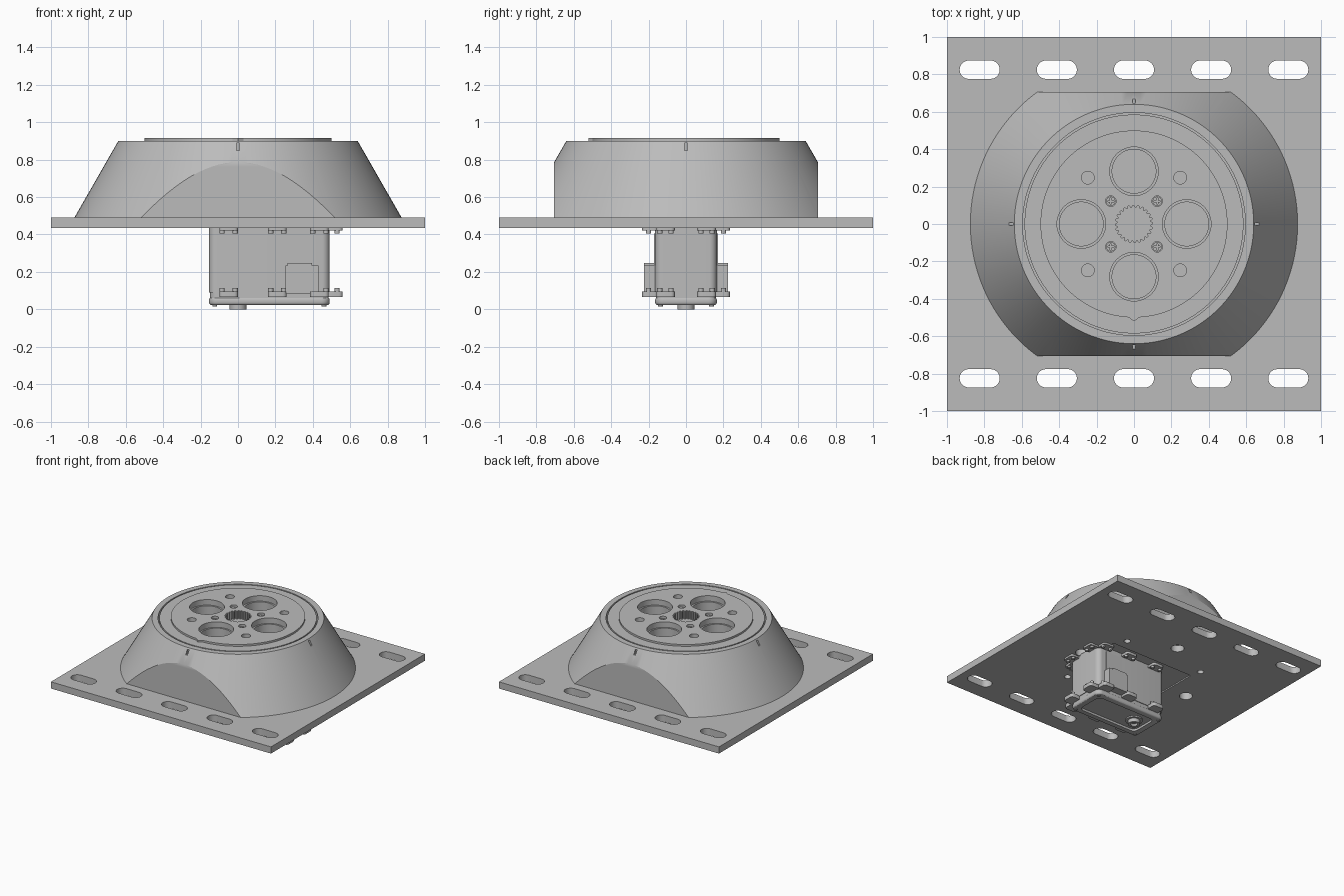
import bpy, bmesh, math
from math import pi, cos, sin

old = bpy.data.objects.get("Cube")
if old:
    bpy.data.objects.remove(old, do_unlink=True)

grey = bpy.data.materials.new("machined_grey")
grey.use_nodes = True
colour = (0.5, 0.5, 0.5, 1)
grey.diffuse_color = colour
grey.node_tree.nodes["Principled BSDF"].inputs["Base Color"].default_value = colour
parts = []


def finish(name, bm):
    bmesh.ops.recalc_face_normals(bm, faces=bm.faces)
    mesh = bpy.data.meshes.new(name)
    bm.to_mesh(mesh)
    bm.free()
    mesh.materials.append(grey)
    ob = bpy.data.objects.new(name, mesh)
    bpy.context.collection.objects.link(ob)
    parts.append(ob)
    return ob


def prism(name, pts, z0, z1):
    bm = bmesh.new()
    face = bm.faces.new([bm.verts.new((x, y, z0)) for x, y in pts])
    ext = bmesh.ops.extrude_face_region(bm, geom=[face])
    top = [v for v in ext["geom"] if isinstance(v, bmesh.types.BMVert)]
    bmesh.ops.translate(bm, verts=top, vec=(0, 0, z1 - z0))
    return finish(name, bm)


def rounded(x0, x1, y0, y1, r, steps=8):
    corners = [(x1 - r, y1 - r), (x0 + r, y1 - r), (x0 + r, y0 + r), (x1 - r, y0 + r)]
    pts = []
    for q, (cx, cy) in enumerate(corners):
        for i in range(steps + 1):
            a = (q + i / steps) * pi / 2
            p = (cx + r * cos(a), cy + r * sin(a))
            if not pts or math.dist(p, pts[-1]) > 1e-5:
                pts.append(p)
    if math.dist(pts[0], pts[-1]) < 1e-5:
        pts.pop()
    return pts


def box(name, x0, x1, y0, y1, z0, z1):
    return prism(name, [(x0, y0), (x1, y0), (x1, y1), (x0, y1)], z0, z1)


def lathe(name, profile, centre=(0, 0), steps=48):
    bm = bmesh.new()
    vs = [bm.verts.new((r, 0, z)) for r, z in profile]
    es = [bm.edges.new(pair) for pair in zip(vs, vs[1:])]
    bmesh.ops.spin(bm, geom=vs + es, cent=(0, 0, 0), axis=(0, 0, 1),
                   angle=2 * pi, steps=steps)
    bmesh.ops.remove_doubles(bm, verts=bm.verts, dist=1e-5)
    bmesh.ops.translate(bm, verts=bm.verts, vec=(*centre, 0))
    return finish(name, bm)


def cylinder(name, r, z0, z1, centre=(0, 0), steps=32):
    return lathe(name, [(0, z0), (r, z0), (r, z1), (0, z1)], centre, steps)


def apply_modifier(ob, mod):
    bpy.context.view_layer.objects.active = ob
    bpy.ops.object.modifier_apply(modifier=mod.name)


def cut(target, cutters):
    for c in cutters:
        mod = target.modifiers.new("cut", 'BOOLEAN')
        mod.operation, mod.solver, mod.object = 'DIFFERENCE', 'EXACT', c
        apply_modifier(target, mod)
        parts.remove(c)
        bpy.data.objects.remove(c, do_unlink=True)


def soften(ob, width):
    mod = ob.modifiers.new("bevel", 'BEVEL')
    mod.width, mod.segments, mod.angle_limit = width, 3, math.radians(60)
    apply_modifier(ob, mod)


signs = [(sx, sy) for sx in (-1, 1) for sy in (-1, 1)]
cardinals = [(1, 0), (0, 1), (-1, 0), (0, -1)]

# Base plate with adjustment slots, bolt holes and a shallow motor pocket
plate = box("base_plate", -1, 1, -1, 1, 0.435, 0.49)
cutters = []
for i in range(-2, 3):
    for side in (-1, 1):
        x, y = i * 0.4125, side * 0.825
        cutters.append(prism("slot", rounded(x - 0.107, x + 0.107, y - 0.049, y + 0.049, 0.0489), 0.3, 0.6))
cutters += [cylinder("bolt_hole", 0.025, 0.3, 0.6, (sx * 0.36, sy * 0.35)) for sx, sy in signs]
cutters += [cylinder("access_hole", 0.05, 0.3, 0.6, (x * 0.51, y * 0.51)) for x, y in cardinals]
cutters.append(box("pocket", -0.34, 0.42, -0.26, 0.26, 0.4, 0.445))
cut(plate, cutters)

# Conical housing, trimmed flat at front and back
housing = lathe("conical_housing", [(0, 0.49), (0.875, 0.49), (0.64, 0.9),
                                    (0.595, 0.9), (0.595, 0.65), (0, 0.65)], steps=128)
bm = bmesh.new()
bm.from_mesh(housing.data)
for side in (-1, 1):
    res = bmesh.ops.bisect_plane(bm, geom=bm.verts[:] + bm.edges[:] + bm.faces[:],
                                 plane_co=(0, side * 0.705, 0), plane_no=(0, side, 0),
                                 clear_outer=True)
    rim = [e for e in bm.edges if e.is_boundary]
    bmesh.ops.holes_fill(bm, edges=rim, sides=0)
bmesh.ops.recalc_face_normals(bm, faces=bm.faces)
bm.to_mesh(housing.data)
bm.free()

# Index notches around the housing rim
cutters = []
for cx, cy in cardinals:
    hx, hy = (0.03, 0.008) if cx else (0.008, 0.03)
    x, y = cx * 0.665, cy * 0.665
    cutters.append(box("notch", x - hx, x + hx, y - hy, y + hy, 0.85, 0.888))
cut(housing, cutters)

# Turntable with raised disc and stepped openings
turntable = lathe("turntable", [(0, 0.66), (0.585, 0.66), (0.585, 0.9), (0.5, 0.9),
                                (0.5, 0.915), (0, 0.915)], steps=128)
stepped = [(0, 0.8), (0.117, 0.8), (0.117, 0.87), (0.13, 0.87), (0.13, 1), (0, 1)]
cutters = [lathe("opening", stepped, (x * 0.282, y * 0.282)) for x, y in cardinals]
cutters += [cylinder("pin_hole", 0.034, 0.8, 1, (sx * 0.247, sy * 0.248)) for sx, sy in signs]
cutters += [cylinder("screw_hole", 0.028, 0.87, 1, (sx * 0.124, sy * 0.122)) for sx, sy in signs]
teeth = 24
spline = []
for i in range(teeth * 4):
    r = 0.1 if i % 4 < 2 else 0.088
    a = 2 * pi * i / (teeth * 4)
    spline.append((r * cos(a), r * sin(a)))
cutters.append(prism("spline_hole", spline, 0.85, 1))
cut(turntable, cutters)
prism("pointer", [(-0.035, -0.495), (0, -0.52), (0.035, -0.495)], 0.89, 0.915)

# Cross-head screws
for sx, sy in signs:
    x, y = sx * 0.124, sy * 0.122
    head = cylinder("turntable_screw", 0.025, 0.865, 0.898, (x, y), 24)
    cut(head, [box("drive", x - a, x + a, y - b, y + b, 0.885, 1)
               for a, b in ((0.016, 0.004), (0.004, 0.016))])

# Motor body, cover and rounded end cap
prism("motor_body", rounded(-0.155, 0.49, -0.165, 0.165, 0.04), 0.09, 0.446)
prism("motor_cover", rounded(-0.15, 0.485, -0.16, 0.16, 0.04), 0.06, 0.092)
cap = prism("motor_end_cap", rounded(-0.155, 0.49, -0.165, 0.165, 0.045), 0.022, 0.065)
soften(cap, 0.015)
cut(cap, [prism("recess", rounded(-0.1, 0.44, -0.115, 0.115, 0.04), 0, 0.04)])
for sx, sy in signs:
    cylinder("cap_screw", 0.013, 0.016, 0.03, (0.1675 + sx * 0.292, sy * 0.137), 16)

# Rear bearing boss, a hollow ring with a central pin
lathe("bearing_boss", [(0, 0.03), (0.025, 0.03), (0.025, 0), (0.045, 0), (0.045, 0.03),
                       (0.065, 0.03), (0.065, 0.045), (0, 0.045)])
cylinder("bearing_pin", 0.012, 0.01, 0.04)

# Mounting lugs at both ends of the motor, each with a raised nut seat
for z0, z1, seat0, seat1 in ((0.065, 0.095, 0.09, 0.115), (0.42, 0.44, 0.405, 0.425)):
    for side in (-1, 1):
        for x in (-0.05, 0.21, 0.435):
            y0, y1 = sorted((side * 0.15, side * 0.235))
            prism("side_lug", rounded(x - 0.05, x + 0.05, y0, y1, 0.02, 4), z0, z1)
            for dx in (-0.035, 0.035):
                cylinder("lug_seat", 0.014, seat0, seat1, (x + dx, side * 0.2), 16)
        y = side * 0.11
        prism("end_lug", rounded(0.47, 0.56, y - 0.05, y + 0.05, 0.02, 4), z0, z1)
        for dy in (-0.03, 0.03):
            cylinder("lug_seat", 0.014, seat0, seat1, (0.53, y + dy), 16)

# Cable sockets and cover panels on both flanks
for side in (-1, 1):
    y0, y1 = sorted((side * 0.15, side * 0.225))
    box("cable_socket", 0.255, 0.43, y0, y1, 0.085, 0.235)
    box("socket_lip", 0.265, 0.395, y0, y1, 0.235, 0.247)
    y0, y1 = sorted((side * 0.15, side * 0.172))
    box("flank_panel", 0.265, 0.415, y0, y1, 0.24, 0.405)

# Smooth curved surfaces, keep crisp edges
bpy.ops.object.select_all(action='DESELECT')
for ob in parts:
    ob.select_set(True)
bpy.context.view_layer.objects.active = parts[0]
bpy.ops.object.shade_smooth_by_angle(angle=math.radians(30))
